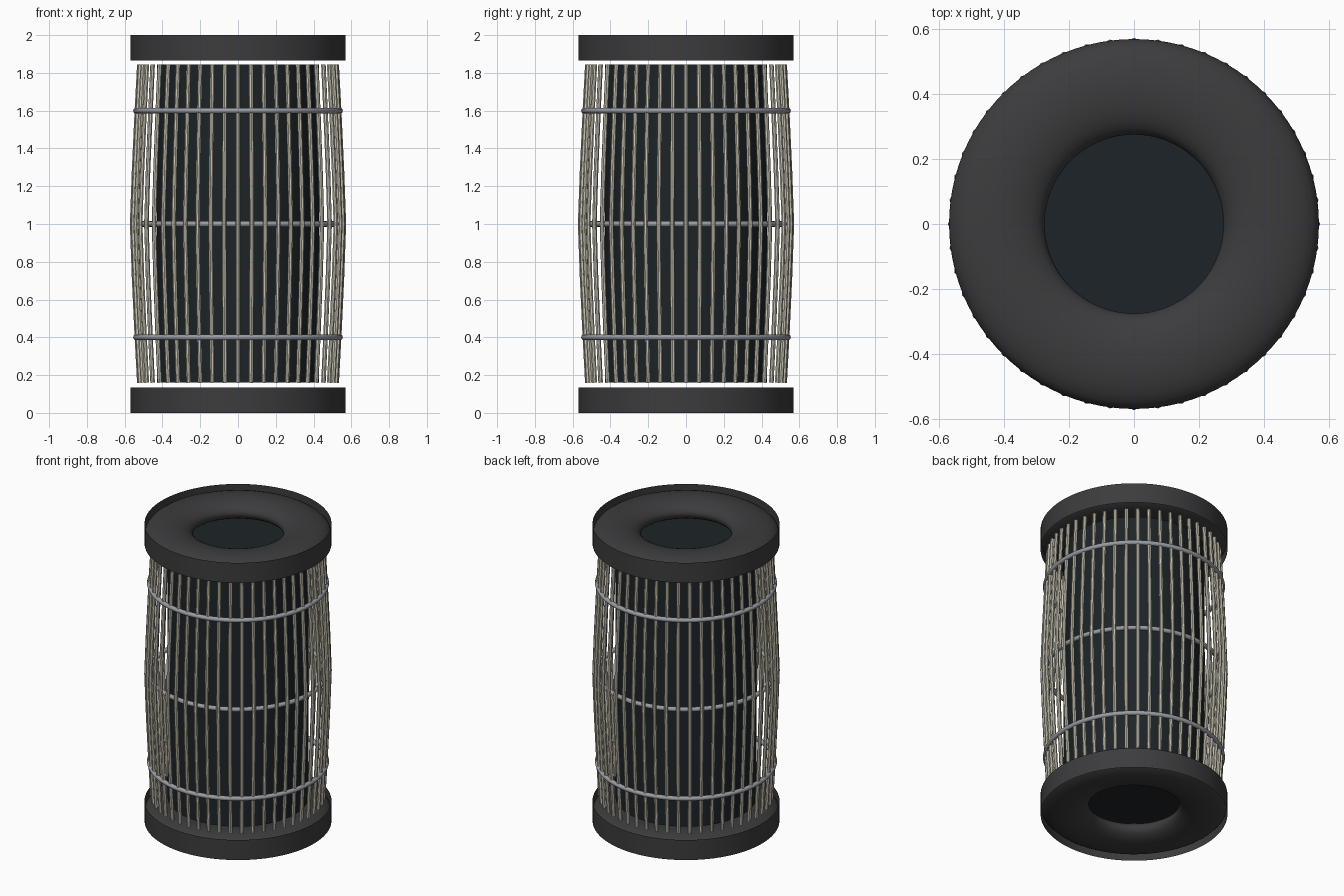
import bpy, math

if "Cube" in bpy.data.objects:
    bpy.data.objects.remove(bpy.data.objects["Cube"])


def material(name, rgb):
    m = bpy.data.materials.new(name)
    m.diffuse_color = (*rgb, 1)
    m.use_nodes = True
    m.node_tree.nodes["Principled BSDF"].inputs["Base Color"].default_value = m.diffuse_color
    return m


RUBBER = material("dark_rubber", (0.045, 0.045, 0.048))
CORE = material("dark_core", (0.012, 0.017, 0.02))
WOOD = material("pale_rod", (0.58, 0.55, 0.45))
STEEL = material("steel", (0.32, 0.34, 0.37))


def finish(name, mat):
    ob = bpy.context.object
    ob.name = name
    ob.data.materials.append(mat)
    bpy.ops.object.shade_smooth_by_angle(angle=math.radians(40))
    return ob


def cylinder(name, r, z0, z1, mat, fill):
    bpy.ops.mesh.primitive_cylinder_add(vertices=96, radius=r, depth=z1 - z0,
                                        end_fill_type=fill, location=(0, 0, (z0 + z1) / 2))
    return finish(name, mat)


def torus(name, major, minor, z, mat, height=None):
    bpy.ops.mesh.primitive_torus_add(major_segments=96, minor_segments=24 if height else 12,
                                     major_radius=major, minor_radius=minor, location=(0, 0, z))
    if height:
        bpy.context.object.scale.z = height / (2 * minor)
        bpy.ops.object.transform_apply(location=False, rotation=False, scale=True)
    return finish(name, mat)


# end caps: thin outer band around a flattened ring
CAP = 0.135
for side, z in (("bottom", 0), ("top", 2 - CAP)):
    cylinder(side + "_cap_band", 0.57, z, z + CAP, RUBBER, 'NOTHING')
    torus(side + "_cap_ring", 0.422, 0.147, z + CAP / 2, RUBBER, CAP)

# inner core
cylinder("inner_core", 0.43, 0.16, 1.845, CORE, 'NGON')

# hoops holding the rods
for name, z in (("lower_hoop", 0.4), ("middle_hoop", 1.0), ("upper_hoop", 1.6)):
    torus(name, 0.54, 0.015, z, STEEL)

# bowed cage rods
PROFILE = [(0.522, 0.16), (0.536, 0.42), (0.550, 0.72), (0.560, 1.0),
           (0.550, 1.28), (0.536, 1.58), (0.522, 1.845)]
curve = bpy.data.curves.new("cage_rods", 'CURVE')
curve.dimensions = '3D'
curve.bevel_depth = 0.0125
curve.bevel_resolution = 2
curve.use_fill_caps = True
COUNT = 48
for i in range(COUNT):
    a = 2 * math.pi * i / COUNT
    s = curve.splines.new('POLY')
    s.points.add(len(PROFILE) - 1)
    for p, (r, z) in zip(s.points, PROFILE):
        p.co = (r * math.cos(a), r * math.sin(a), z, 1)
rods = bpy.data.objects.new("cage_rods", curve)
bpy.context.collection.objects.link(rods)
bpy.ops.object.select_all(action='DESELECT')
rods.select_set(True)
bpy.context.view_layer.objects.active = rods
bpy.ops.object.convert(target='MESH')
finish("cage_rods", WOOD)
